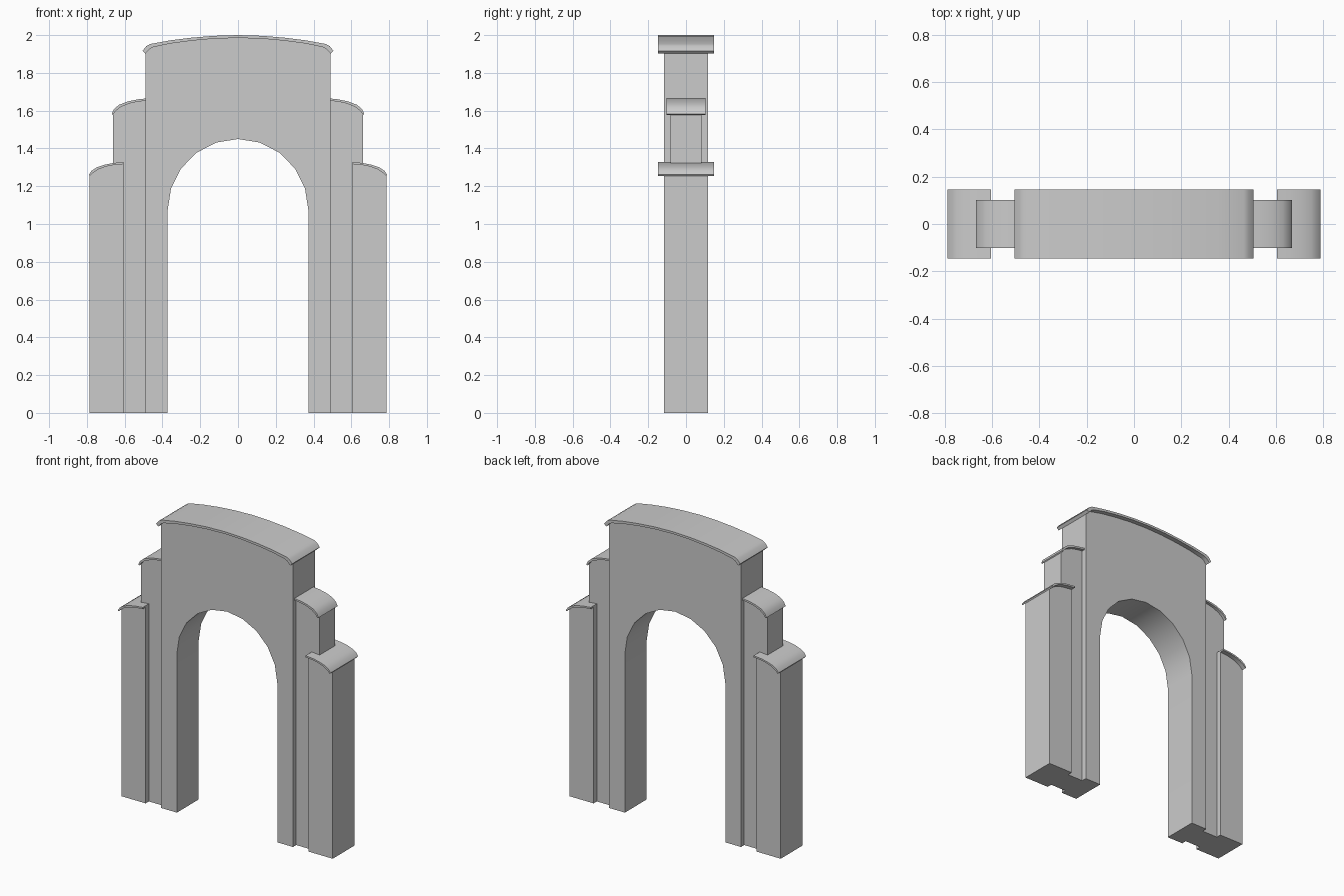
import bpy, bmesh, math

if "Cube" in bpy.data.objects:
    bpy.data.objects.remove(bpy.data.objects["Cube"])


def prism(name, outline, half_depth):
    """Extrude an x-z outline symmetrically along y."""
    bm = bmesh.new()
    face = bm.faces.new([bm.verts.new((x, -half_depth, z)) for x, z in outline])
    ext = bmesh.ops.extrude_face_region(bm, geom=[face])
    verts = [v for v in ext["geom"] if isinstance(v, bmesh.types.BMVert)]
    bmesh.ops.translate(bm, verts=verts, vec=(0, 2 * half_depth, 0))
    bmesh.ops.recalc_face_normals(bm, faces=bm.faces)
    mesh = bpy.data.meshes.new(name)
    bm.to_mesh(mesh)
    bm.free()
    ob = bpy.data.objects.new(name, mesh)
    bpy.context.collection.objects.link(ob)
    bpy.ops.object.select_all(action='DESELECT')
    bpy.context.view_layer.objects.active = ob
    ob.select_set(True)
    bpy.ops.object.shade_smooth_by_angle(angle=math.radians(32))
    return ob


def flip(points):
    return [(-x, z) for x, z in points]


def full(curve):
    """Mirror a curve that starts at x = 0 into a left-to-right curve."""
    return flip(curve[:0:-1]) + curve


# Central block with arched opening (10 arch segments)
top = full([(0, 2.0), (0.13, 1.996), (0.25, 1.986), (0.36, 1.972),
            (0.465, 1.953), (0.485, 1.942), (0.505, 1.917)])
under = full([(0, 1.985), (0.13, 1.981), (0.25, 1.970), (0.36, 1.955),
              (0.45, 1.936), (0.47, 1.925), (0.49, 1.902)])
arch = [(0.373 * math.cos(math.radians(18 * i)),
         1.07 + 0.38 * math.sin(math.radians(18 * i))) for i in range(11)]
prism("arch_wall", [(-0.49, 0)] + under + [(0.49, 0), (0.373, 0)]
      + arch + [(-0.373, 0)], 0.116)
prism("arch_roof_cap", top + under[::-1], 0.147)

# Side tiers, right-hand profiles
mid_top = [(0.49, 1.664), (0.53, 1.660), (0.58, 1.650), (0.63, 1.631),
           (0.657, 1.608), (0.669, 1.582)]
mid_under = [(0.49, 1.652), (0.53, 1.648), (0.575, 1.638), (0.62, 1.620),
             (0.647, 1.599), (0.663, 1.577)]
mid_wall = [(0.49, 0)] + mid_under + [(0.663, 1.29), (0.605, 1.29), (0.605, 0)]
low_top = [(0.605, 1.328), (0.66, 1.323), (0.71, 1.313), (0.75, 1.299),
           (0.775, 1.282), (0.79, 1.261)]
low_under = [(0.605, 1.317), (0.66, 1.312), (0.70, 1.304), (0.74, 1.289),
             (0.767, 1.271), (0.785, 1.254)]
low_wall = [(0.605, 0)] + low_under + [(0.785, 0)]

for side, fix in (("right", list), ("left", flip)):
    prism("middle_pier_" + side, fix(mid_wall), 0.082)
    prism("middle_cap_" + side, fix(mid_top + mid_under[::-1]), 0.102)
    prism("outer_pier_" + side, fix(low_wall), 0.116)
    prism("outer_cap_" + side, fix(low_top + low_under[::-1]), 0.147)
